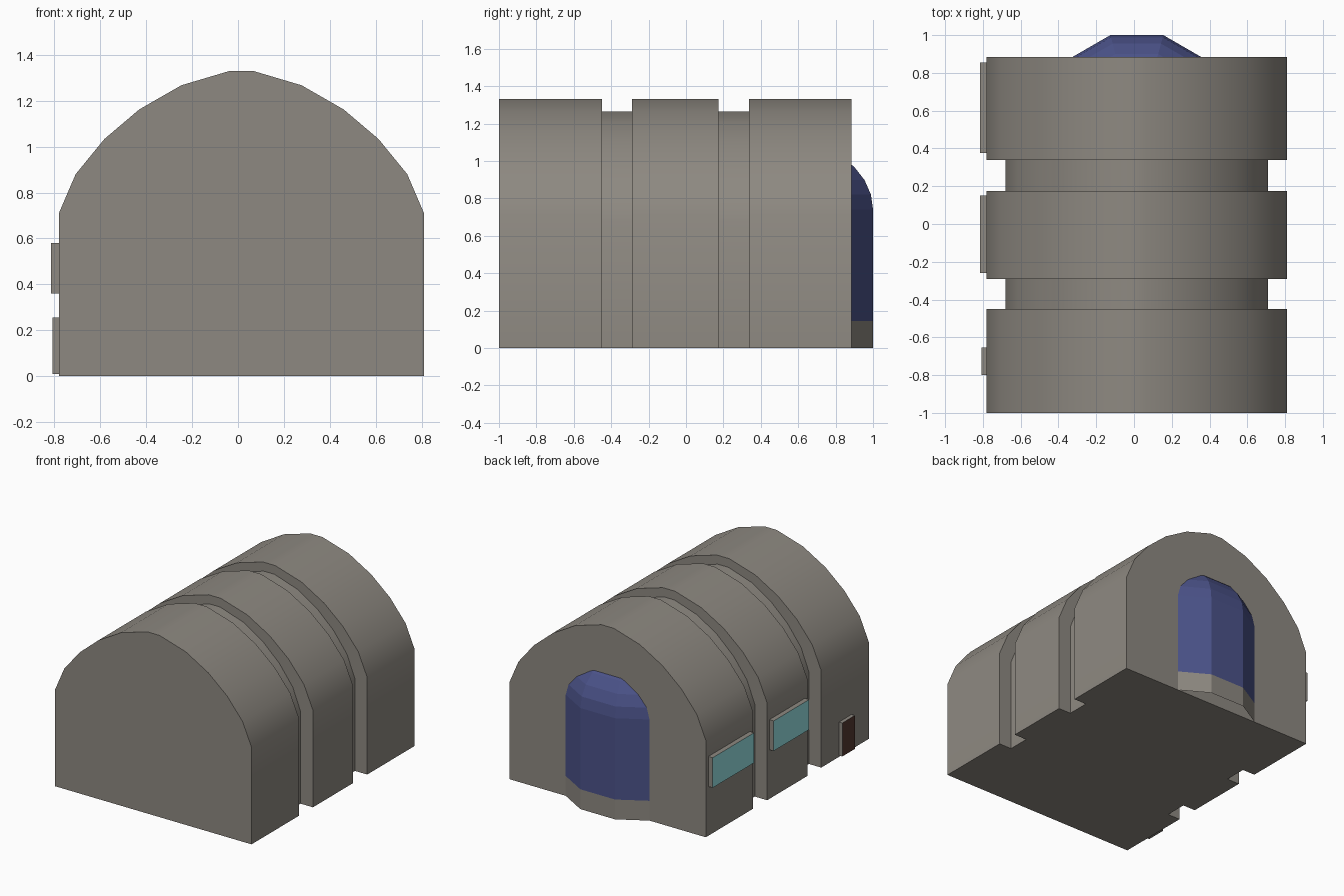
import bpy, bmesh
from math import sin, cos, radians
from mathutils import Vector

if "Cube" in bpy.data.objects:
    bpy.data.objects.remove(bpy.data.objects["Cube"])

CX = 0.015        # centre line of the hall
BACK = 0.885      # y of the back wall


def material(name, rgb):
    m = bpy.data.materials.new(name)
    m.diffuse_color = (*rgb, 1)
    m.use_nodes = True
    m.node_tree.nodes["Principled BSDF"].inputs["Base Color"].default_value = m.diffuse_color
    return m


stone = material("stone", (0.27, 0.25, 0.22))
blue = material("blue_glass", (0.07, 0.085, 0.25))
teal = material("teal_glass", (0.31, 0.75, 0.77))
brown = material("dark_door", (0.09, 0.04, 0.03))


def finish(bm, name, *mats):
    me = bpy.data.meshes.new(name)
    bm.to_mesh(me)
    bm.free()
    for m in mats:
        me.materials.append(m)
    ob = bpy.data.objects.new(name, me)
    bpy.context.collection.objects.link(ob)
    return ob


# Vaulted hall: one arch profile lofted along y, shrunk in the two grooves
half = [(0.795, 0), (0.795, 0.71), (0.722, 0.88), (0.597, 1.033),
        (0.445, 1.162), (0.262, 1.267), (0.05, 1.33)]
arch = half + [(-x, z) for x, z in reversed(half)]
OUT, IN = (1, 1), (0.874, 0.951)
stations = [(-1, OUT), (-0.45, OUT), (-0.45, IN), (-0.29, IN), (-0.29, OUT), (0.175, OUT),
            (0.175, IN), (0.338, IN), (0.338, OUT), (BACK, OUT)]
bm = bmesh.new()
rings = [[bm.verts.new((CX + x * sx, y, z * sz)) for x, z in arch]
         for y, (sx, sz) in stations]
for a, b in zip(rings, rings[1:]):
    for i in range(len(arch) - 1):
        bm.faces.new((a[i], b[i], b[i + 1], a[i + 1]))
bm.faces.new(rings[0])
bm.faces.new(rings[-1][::-1])
bm.faces.new([r[-1] for r in rings] + [r[0] for r in reversed(rings)])
bmesh.ops.recalc_face_normals(bm, faces=bm.faces)
hall = finish(bm, "vaulted_hall", stone)
bpy.context.view_layer.objects.active = hall
hall.select_set(True)
bpy.ops.object.shade_smooth_by_angle(angle=radians(30))


# Bay: slice of a twelve-sided turret that sticks out of the back wall
def bay(name, tiers, mat):
    bm = bmesh.new()
    rad, cy, n = 0.541, 0.4775, 12
    rings = [[bm.verts.new((CX + rad * s * cos(radians(15 + 30 * k)),
                            cy + rad * s * sin(radians(15 + 30 * k)), z))
              for k in range(n)] for s, z in tiers]
    for a, b in zip(rings, rings[1:]):
        for k in range(n):
            j = (k + 1) % n
            bm.faces.new((a[k], a[j], b[j], b[k]))
    bmesh.ops.bisect_plane(bm, geom=bm.verts[:] + bm.edges[:] + bm.faces[:],
                           plane_co=Vector((0, BACK, 0)), plane_no=Vector((0, 1, 0)),
                           clear_inner=True)
    return finish(bm, name, mat)


bay("bay_base", [(1, 0), (1, 0.145)], stone)
dome = [(cos(radians(a)), 0.74 + 0.387 * sin(radians(a))) for a in range(0, 61, 12)]
bay("bay_window", [(1, 0.145)] + dome, blue)


# Side openings: shallow stone boxes with a coloured outer face
def opening(name, x, y0, y1, z0, z1, mat):
    bm = bmesh.new()
    bmesh.ops.create_cube(bm, size=1)
    x1 = -0.78
    for v in bm.verts:
        v.co = ((x + x1) / 2 + v.co.x * (x1 - x),
                (y0 + y1) / 2 + v.co.y * (y1 - y0),
                (z0 + z1) / 2 + v.co.z * (z1 - z0))
    bm.normal_update()
    for f in bm.faces:
        f.material_index = int(f.normal.x < -0.9)
    return finish(bm, name, stone, mat)


opening("back_side_window", -0.815, 0.375, 0.855, 0.36, 0.58, teal)
opening("middle_side_window", -0.815, -0.26, 0.15, 0.36, 0.58, teal)
opening("side_door", -0.807, -0.8, -0.655, 0.01, 0.255, brown)
